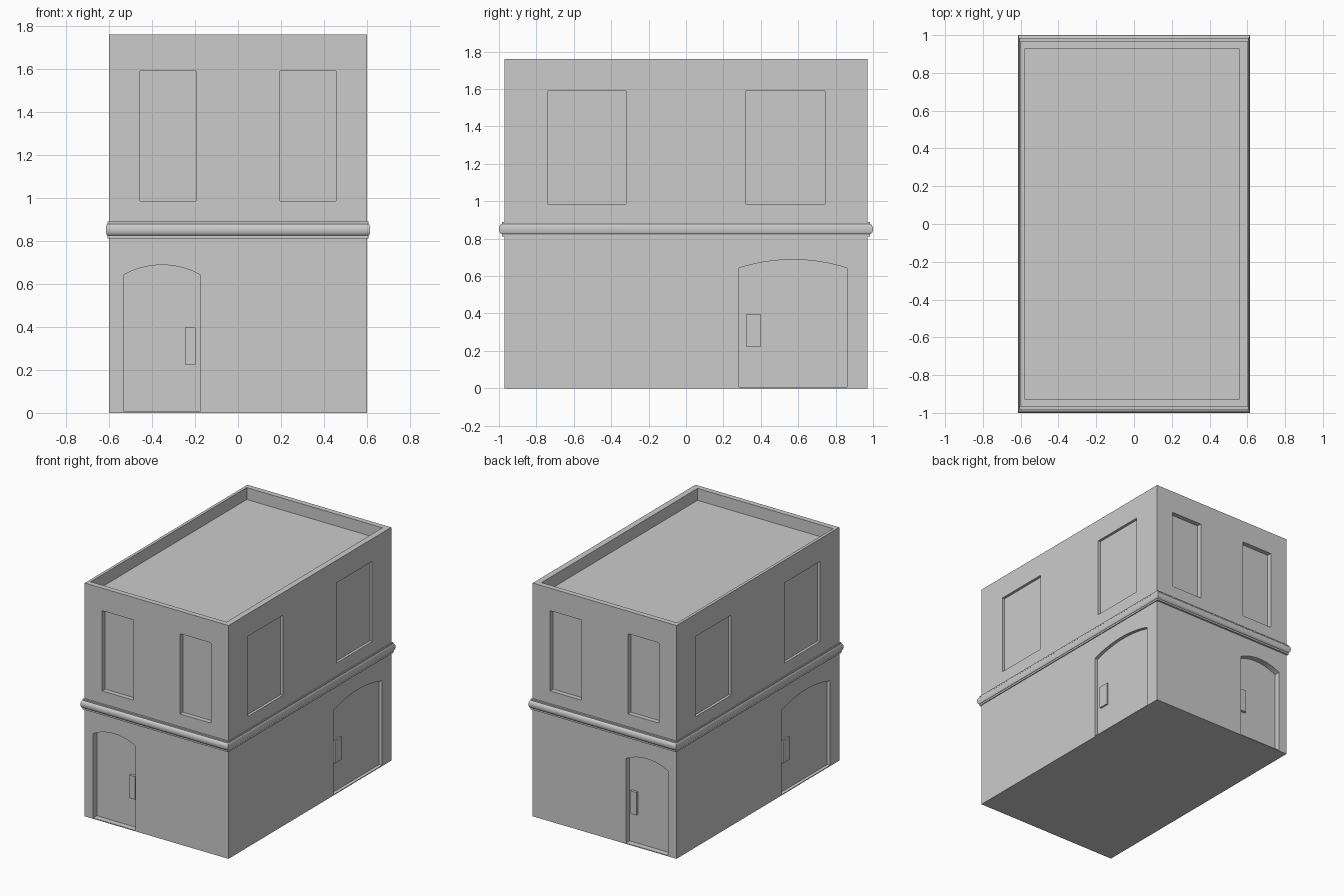
import bpy, bmesh
from math import sin, cos, pi

if "Cube" in bpy.data.objects:
    bpy.data.objects.remove(bpy.data.objects["Cube"])

HX, HY, H = 0.6, 0.97, 1.76


def finish(name, bm):
    bmesh.ops.recalc_face_normals(bm, faces=bm.faces[:])
    me = bpy.data.meshes.new(name)
    bm.to_mesh(me)
    bm.free()
    ob = bpy.data.objects.new(name, me)
    bpy.context.collection.objects.link(ob)
    return ob


def bridge(bm, rings, caps=True):
    vs = [[bm.verts.new(p) for p in r] for r in rings]
    n = len(vs[0])
    for a, b in zip(vs, vs[1:]):
        for i in range(n):
            j = (i + 1) % n
            bm.faces.new((a[i], a[j], b[j], b[i]))
    if caps:
        bm.faces.new(vs[0])
        bm.faces.new(vs[-1])


def on_wall(bm, profile, axis, sign, d0, d1):
    """Extrude a (u, z) profile between two depths behind a wall face."""
    def put(u, z, d):
        return (u, sign * (HY - d), z) if axis == 'y' else (sign * (HX - d), u, z)
    bridge(bm, [[put(u, z, d) for u, z in profile] for d in (d0, d1)])


def rect(u0, u1, z0, z1):
    return [(u0, z0), (u1, z0), (u1, z1), (u0, z1)]


def arch(u0, u1, z0, spring, top, n=14):
    c, w = (u0 + u1) / 2, (u1 - u0) / 2
    h = top - spring
    r = (w * w + h * h) / (2 * h)
    pts = [(u0, z0), (u1, z0)]
    for i in range(n + 1):
        t = w * (1 - 2 * i / n)
        pts.append((c + t, top - r + (r * r - t * t) ** 0.5))
    return pts


def box(bm, x0, x1, y0, y1, z0, z1):
    bridge(bm, [[(x0, y0, z), (x1, y0, z), (x1, y1, z), (x0, y1, z)] for z in (z0, z1)])


# main block
bm = bmesh.new()
box(bm, -HX, HX, -HY, HY, 0, H)
walls = finish("walls", bm)

# recesses: sunken roof, windows and arched doorways on all four sides
bm = bmesh.new()
box(bm, -0.578, 0.555, -0.93, 0.93, H - 0.09, H + 0.1)
handles = bmesh.new()
for s in (-1, 1):
    for u0, u1 in ((-0.455, -0.195), (0.195, 0.455)):
        on_wall(bm, rect(u0, u1, 0.985, 1.59), 'y', s, -0.1, 0.035)
    for u0, u1 in ((-0.74, -0.32), (0.32, 0.743)):
        on_wall(bm, rect(u0, u1, 0.985, 1.59), 'x', s, -0.1, 0.02)
    on_wall(bm, arch(-0.53, -0.177, 0.006, 0.643, 0.688), 'y', s, -0.1, 0.045)
    on_wall(handles, rect(-0.247, -0.197, 0.224, 0.397), 'y', s, 0.025, 0.05)
    # side doors are turned half way round the building
    flip = [(-s * u, z) for u, z in arch(-0.86, -0.283, 0.006, 0.643, 0.688)]
    on_wall(bm, flip, 'x', s, -0.1, 0.025)
    flip = [(-s * u, z) for u, z in rect(-0.4, -0.32, 0.224, 0.395)]
    on_wall(handles, flip, 'x', s, 0.013, 0.03)
cutter = finish("recess_cutter", bm)
cutter.hide_render = True
cutter.hide_viewport = True
finish("door_handles", handles)

mod = walls.modifiers.new("recesses", 'BOOLEAN')
mod.operation = 'DIFFERENCE'
mod.solver = 'EXACT'
mod.object = cutter

# belt moulding: half-round roll between two thin fillets
prof = [(-0.02, 0.811), (0.014, 0.811), (0.014, 0.824)]
prof += [(0.012 + 0.018 * cos(a), 0.8515 + 0.0275 * sin(a))
         for a in (-pi / 2 + pi * i / 12 for i in range(13))]
prof += [(0.014, 0.879), (0.014, 0.889), (-0.02, 0.889)]
bm = bmesh.new()
rings = []
for o, z in prof:
    x, y = HX + o * 0.5, HY + o
    rings.append([(-x, -y, z), (x, -y, z), (x, y, z), (-x, y, z)])
bridge(bm, rings + [rings[0]], caps=False)
bmesh.ops.remove_doubles(bm, verts=bm.verts[:], dist=1e-5)
belt = finish("belt_moulding", bm)
bpy.context.view_layer.objects.active = belt
belt.select_set(True)
bpy.ops.object.shade_smooth_by_angle(angle=0.6)
